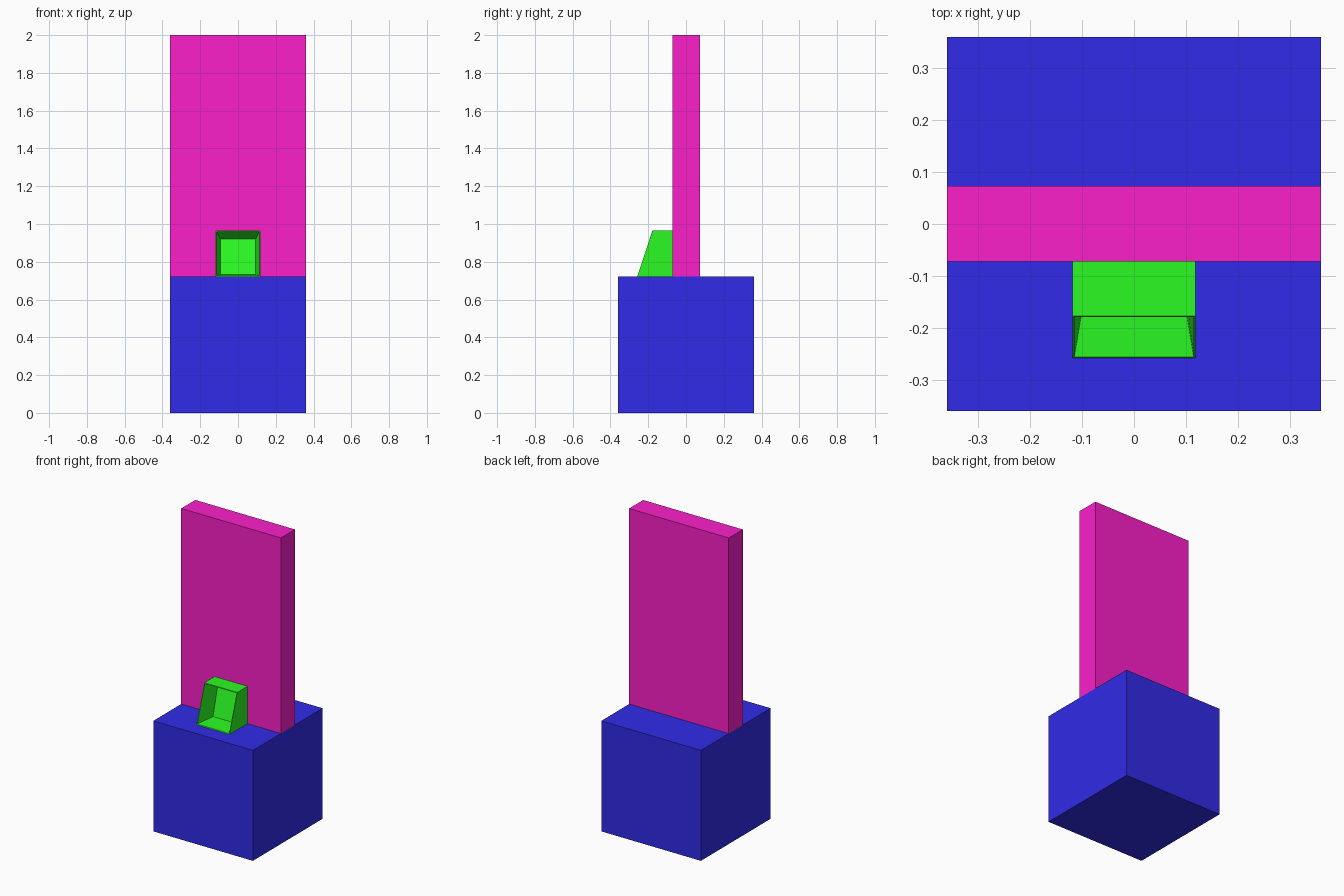
import bpy, bmesh

if "Cube" in bpy.data.objects:
    bpy.data.objects.remove(bpy.data.objects["Cube"])


def paint(ob, name, color):
    mat = bpy.data.materials.new(name)
    mat.diffuse_color = color
    mat.use_nodes = True
    mat.node_tree.nodes["Principled BSDF"].inputs["Base Color"].default_value = mat.diffuse_color
    ob.data.materials.append(mat)


def finish(bm, name, mat_name, color):
    bmesh.ops.recalc_face_normals(bm, faces=bm.faces[:])
    me = bpy.data.meshes.new(name)
    bm.to_mesh(me)
    bm.free()
    ob = bpy.data.objects.new(name, me)
    bpy.context.collection.objects.link(ob)
    paint(ob, mat_name, color)
    return ob


def box(name, lo, hi, mat_name, color):
    bm = bmesh.new()
    bmesh.ops.create_cube(bm, size=1)
    for v in bm.verts:
        v.co = [lo[i] if v.co[i] < 0 else hi[i] for i in range(3)]
    return finish(bm, name, mat_name, color)


BLUE = (0.03, 0.024, 0.80, 1)
PINK = (0.97, 0.014, 0.59, 1)
GREEN = (0.024, 0.95, 0.016, 1)

# Cube base and upright panel
box("base_block", (-0.36, -0.36, 0), (0.36, 0.36, 0.722), "blue", BLUE)
box("upright_panel", (-0.36, -0.072, 0.722), (0.36, 0.073, 2.0), "pink", PINK)

# Slanted open-fronted box with a tapering recess
bm = bmesh.new()


def ring(half, y_low, z_low, y_high, z_high):
    return [bm.verts.new(p) for p in ((-half, y_low, z_low), (half, y_low, z_low),
                                      (half, y_high, z_high), (-half, y_high, z_high))]


rings = [
    ring(0.119, -0.072, 0.722, -0.072, 0.966),   # back against the panel
    ring(0.119, -0.258, 0.722, -0.177, 0.966),   # slanted front outline
    ring(0.115, -0.256, 0.727, -0.179, 0.961),   # thin rim
    ring(0.093, -0.125, 0.732, -0.075, 0.920),   # recess floor
]
for a, b in zip(rings, rings[1:]):
    for i in range(4):
        j = (i + 1) % 4
        bm.faces.new((a[i], a[j], b[j], b[i]))
bm.faces.new(rings[0])
bm.faces.new(rings[-1])
finish(bm, "hollow_front_box", "green", GREEN)
